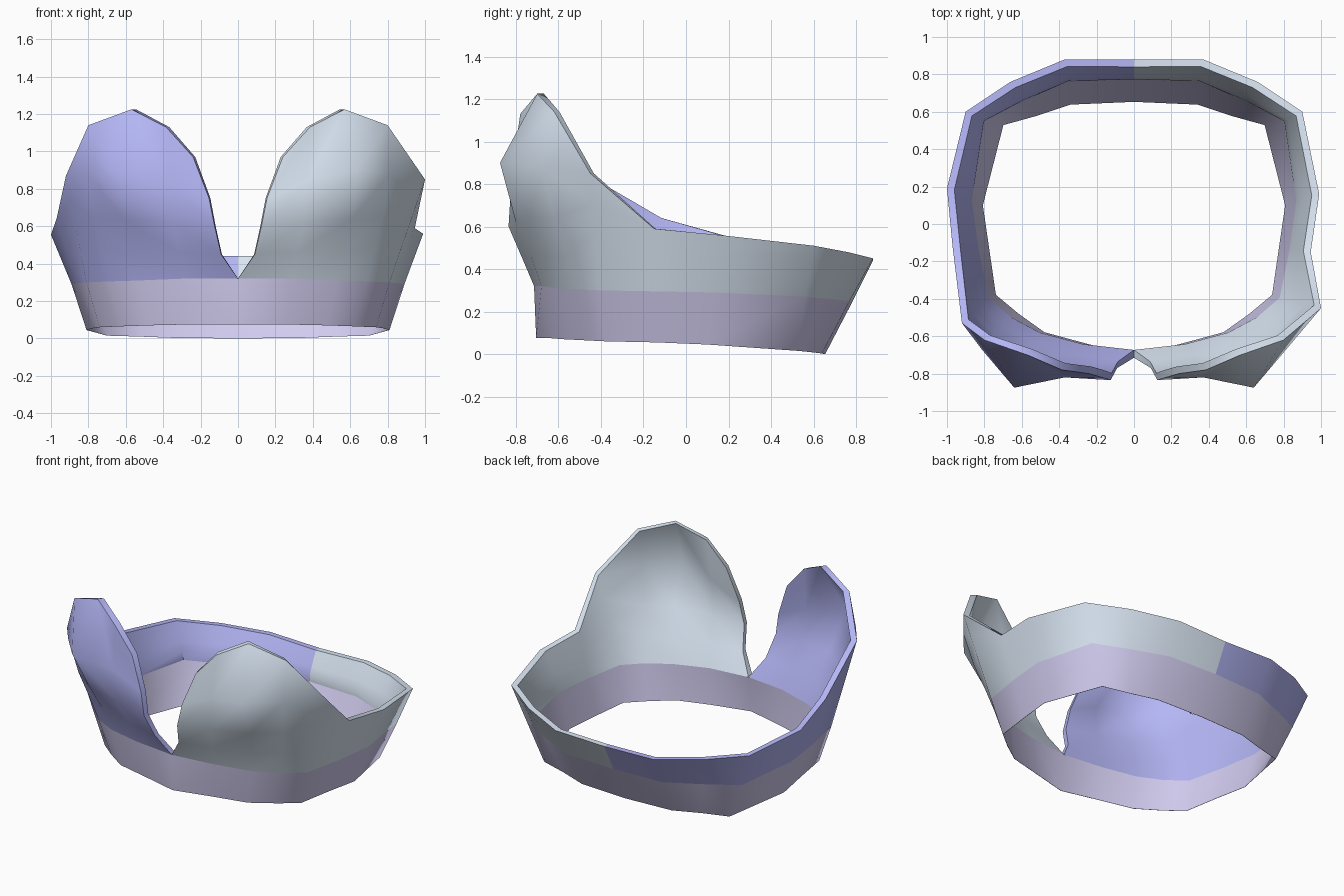
import bpy, bmesh, math
from mathutils import Vector

if "Cube" in bpy.data.objects:
    bpy.data.objects.remove(bpy.data.objects["Cube"])

# Front flap columns: bottom, seam, three bulge points, top rim
FLAP = [
    [(0, -.705, .075), (0, -.715, .32), (.09, -.77, .45), (.125, -.835, .60), (.155, -.825, .75), (.24, -.80, .97)],
    [(.26, -.64, .075), (.29, -.68, .32), (.32, -.73, .46), (.35, -.80, .62), (.37, -.82, .84), (.385, -.78, 1.13)],
    [(.48, -.58, .07), (.53, -.61, .31), (.57, -.65, .46), (.61, -.74, .64), (.64, -.875, .90), (.57, -.70, 1.225)],
    [(.62, -.48, .065), (.69, -.52, .305), (.73, -.56, .46), (.77, -.62, .64), (.81, -.675, .88), (.80, -.62, 1.14)],
]
# Side and back columns: bottom, seam, top rim
SIDE = [
    [(.74, -.38, .06), (.81, -.41, .30), (1.0, -.45, .85)],
    [(.775, -.14, .055), (.86, -.14, .295), (.945, -.15, .59)],
    [(.81, .10, .045), (.89, .13, .29), (.99, .16, .56)],
    [(.70, .53, .015), (.81, .56, .27), (.90, .60, .51)],
    [(.52, .58, .01), (.59, .67, .26), (.66, .76, .48)],
    [(.34, .64, .003), (.36, .77, .25), (.37, .88, .45)],
    [(0, .655, 0), (0, .785, .25), (0, .88, .44)],
]
# The left rim runs a little differently along the side
LEFT_RIM = {0: (.92, -.53, .87), 1: (.97, -.12, .64), 2: (1.0, .19, .555)}


def columns(sign):
    cols = [[Vector(p) for p in c] for c in FLAP]
    for i, (b, s, t) in enumerate(SIDE):
        if sign < 0:
            t = LEFT_RIM.get(i, t)
        b, s, t = Vector(b), Vector(s), Vector(t)
        cols.append([b] + [s.lerp(t, k / 4) for k in range(5)])
    for c in cols:
        for p in c:
            p.x *= sign
    return cols


def seam_thick(p):
    """The wall thins at the seam from front to back."""
    return .026 - .022 * p.y


def inward(p, t):
    r = Vector((p.x, p.y, 0)).normalized()
    return p - r * t


def shell(name, grids, thick, color, rims):
    """Double-walled sheet; rims names the grid borders that are closed."""
    bm = bmesh.new()
    for sign, g in grids:
        outer = [[bm.verts.new(p) for p in c] for c in g]
        inner = [[bm.verts.new(inward(p, thick[j] or seam_thick(p))) for j, p in enumerate(c)] for c in g]

        def face(*v):
            bm.faces.new(v if sign > 0 else v[::-1])

        n, m = len(g), len(g[0])
        for i in range(n - 1):
            for j in range(m - 1):
                # both walls share the same diagonal so they stay parallel
                o, q = outer, inner
                face(o[i][j], o[i+1][j], o[i+1][j+1])
                face(o[i][j], o[i+1][j+1], o[i][j+1])
                face(q[i+1][j+1], q[i+1][j], q[i][j])
                face(q[i][j+1], q[i+1][j+1], q[i][j])
            if "top" in rims:
                face(outer[i][-1], outer[i+1][-1], inner[i+1][-1], inner[i][-1])
            if "bottom" in rims:
                face(inner[i][0], inner[i+1][0], outer[i+1][0], outer[i][0])
        if "notch" in rims:
            for j in range(m - 1):
                face(outer[0][j], outer[0][j+1], inner[0][j+1], inner[0][j])
    bmesh.ops.remove_doubles(bm, verts=bm.verts, dist=.0005)
    me = bpy.data.meshes.new(name)
    bm.to_mesh(me)
    bm.free()
    ob = bpy.data.objects.new(name, me)
    bpy.context.collection.objects.link(ob)
    mat = bpy.data.materials.new(name + "_color")
    mat.diffuse_color = (*color, 1)
    mat.use_nodes = True
    mat.node_tree.nodes["Principled BSDF"].inputs["Base Color"].default_value = mat.diffuse_color
    me.materials.append(mat)
    bpy.ops.object.select_all(action='DESELECT')
    ob.select_set(True)
    bpy.context.view_layer.objects.active = ob
    bpy.ops.object.shade_smooth_by_angle(angle=math.radians(50))


right, left = columns(1), columns(-1)

# Flared collar halves with the tall front flaps (None = seam thickness)
upper = [None, .035, .038, .04, .04]
shell("collar_right", [(1, [c[1:] for c in right])], upper, (.70, .79, .90), ("top", "notch"))
shell("collar_left", [(-1, [c[1:] for c in left])], upper, (.46, .47, .92), ("top", "notch"))

# Neck band below the seam, tapering to a thin lower edge
shell("neck_band", [(1, [c[:2] for c in right]), (-1, [c[:2] for c in left])],
      [.002, None], (.64, .60, .86), ("bottom",))
